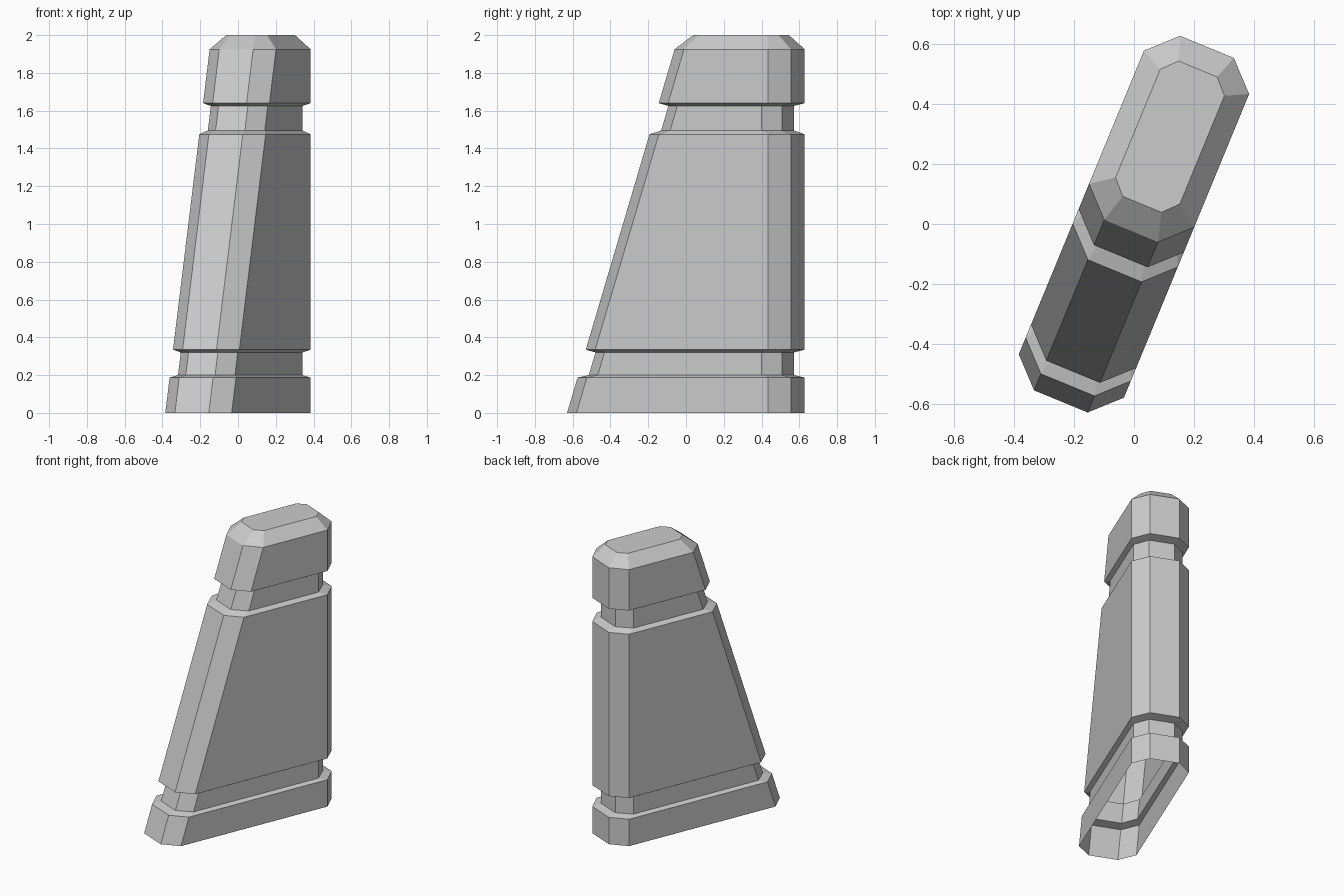
import bpy, bmesh, math
from mathutils import Matrix

if "Cube" in bpy.data.objects:
    bpy.data.objects.remove(bpy.data.objects["Cube"])

SLOPE = 0.32  # how far the front leans back per unit of height


def ring(z, front, back, half_w, flat_w, chamfer):
    """Long octagon lying along y, with chamfered corners."""
    return [(-flat_w, front, z), (flat_w, front, z),
            (half_w, front + chamfer, z), (half_w, back - chamfer, z),
            (flat_w, back, z), (-flat_w, back, z),
            (-half_w, back - chamfer, z), (-half_w, front + chamfer, z)]


def outer(z):
    return ring(z, -0.641 + SLOPE * z, 0.64, 0.19, 0.097, 0.092)


def groove(z):
    return ring(z, -0.586 + SLOPE * z, 0.583, 0.163, 0.084, 0.084)


# Stacked sections: base, lower groove, body, upper groove, cap, bevelled top
rings = [outer(0), outer(0.187), groove(0.2), groove(0.32),
         outer(0.335), outer(1.475), groove(1.495), groove(1.625),
         outer(1.64), outer(1.925),
         ring(2.0, 0.071, 0.56, 0.116, 0.07, 0.049)]

# Loft the sections; closed on top, open underneath
bm = bmesh.new()
loops = [[bm.verts.new(p) for p in r] for r in rings]
for low, high in zip(loops, loops[1:]):
    for i in range(8):
        j = (i + 1) % 8
        bm.faces.new((low[i], low[j], high[j], high[i]))
bm.faces.new(loops[-1])

# The post stands turned about the vertical axis
bm.transform(Matrix.Rotation(math.radians(-22.4), 4, 'Z'))
mesh = bpy.data.meshes.new("buttress_post")
bm.to_mesh(mesh)
bm.free()
post = bpy.data.objects.new("buttress_post", mesh)
bpy.context.collection.objects.link(post)
